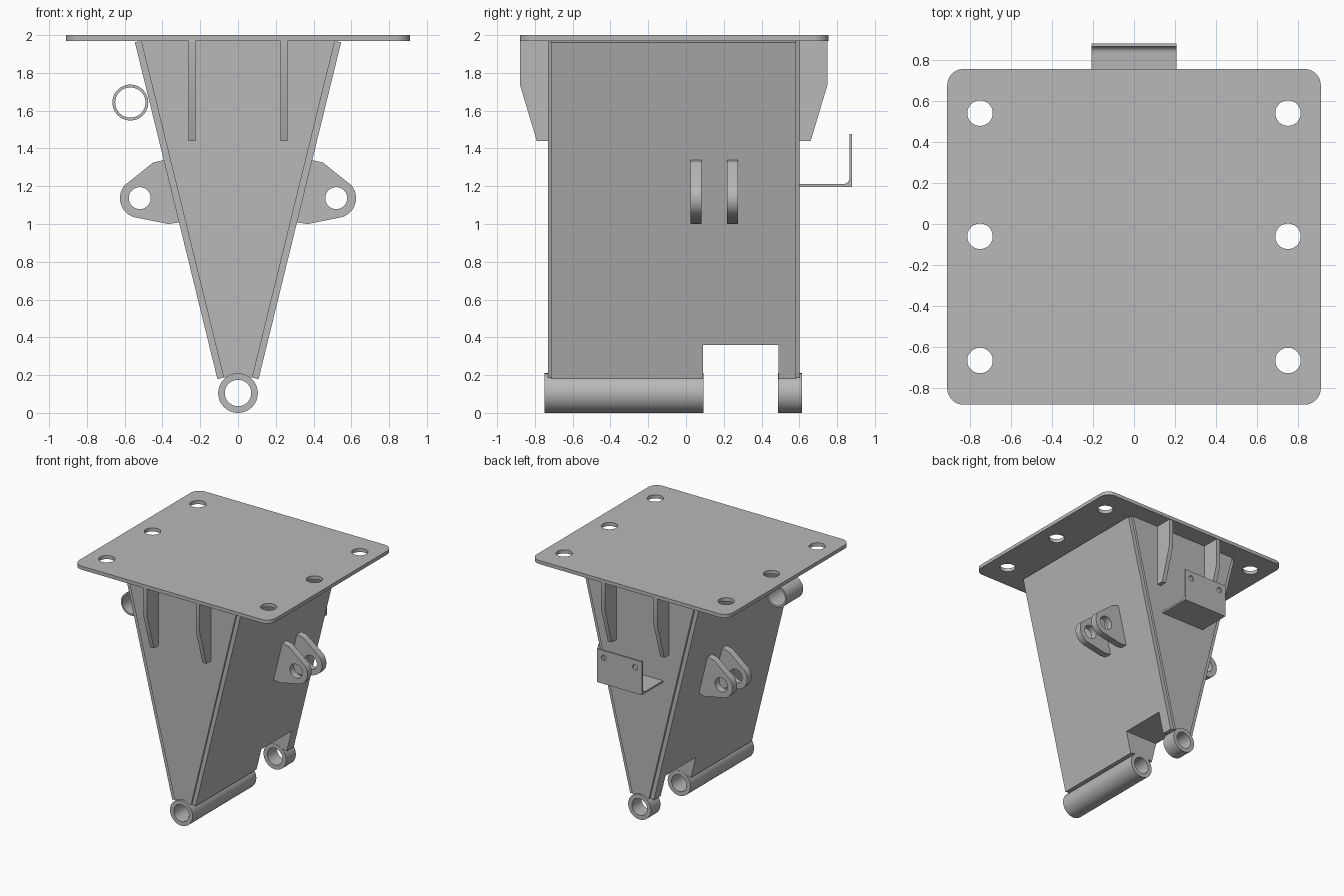
import bpy, bmesh
from math import sin, cos, radians
from mathutils import Vector

if "Cube" in bpy.data.objects:
    bpy.data.objects.remove(bpy.data.objects["Cube"], do_unlink=True)

steel = bpy.data.materials.new("plain_grey_steel")
steel.use_nodes = True
grey = (0.48, 0.48, 0.48, 1)
steel.diffuse_color = grey
steel.node_tree.nodes["Principled BSDF"].inputs["Base Color"].default_value = grey

# Maps (profile a, profile b, depth) to model space
PLANES = {
    "xz": lambda a, b, d: Vector((a, d, b)),
    "yz": lambda a, b, d: Vector((d, a, b)),
    "xy": lambda a, b, d: Vector((a, b, d)),
}


def arc(cx, cy, r, start, end, n):
    angles = [radians(start + (end - start) * i / n) for i in range(n + 1)]
    return [(cx + r * cos(t), cy + r * sin(t)) for t in angles]


def circle(cx, cy, r, n=48):
    return arc(cx, cy, r, 0, 360, n)[:-1]


def extrude(name, plane, loops, d0, d1):
    """Fill an outline with any hole loops and extrude it from d0 to d1."""
    curve = bpy.data.curves.new(name, "CURVE")
    curve.dimensions = "2D"
    curve.fill_mode = "BOTH"
    curve.extrude = (d1 - d0) / 2
    for loop in loops:
        spline = curve.splines.new("POLY")
        spline.points.add(len(loop) - 1)
        for p, (a, b) in zip(spline.points, loop):
            p.co = (a, b, 0, 1)
        spline.use_cyclic_u = True
    temp = bpy.data.objects.new(name + "_outline", curve)
    bpy.context.collection.objects.link(temp)
    dg = bpy.context.evaluated_depsgraph_get()
    mesh = bpy.data.meshes.new_from_object(temp.evaluated_get(dg))
    bpy.data.objects.remove(temp, do_unlink=True)
    bpy.data.curves.remove(curve)

    bm = bmesh.new()
    bm.from_mesh(mesh)
    for v in bm.verts:
        v.co = PLANES[plane](v.co.x, v.co.y, v.co.z + (d0 + d1) / 2)
    bmesh.ops.remove_doubles(bm, verts=bm.verts, dist=1e-5)
    bmesh.ops.recalc_face_normals(bm, faces=bm.faces)
    bm.to_mesh(mesh)
    bm.free()
    mesh.name = name
    mesh.materials.clear()
    mesh.materials.append(steel)
    obj = bpy.data.objects.new(name, mesh)
    bpy.context.collection.objects.link(obj)
    parts.append(obj)
    return obj


def cut(obj, plane, loop, d0, d1):
    """Remove an extruded loop from a part."""
    cutter = extrude("cutter", plane, [loop], d0, d1)
    parts.remove(cutter)
    cutter.hide_render = True
    mod = obj.modifiers.new("cut", "BOOLEAN")
    mod.operation = "DIFFERENCE"
    mod.solver = "EXACT"
    mod.object = cutter
    dg = bpy.context.evaluated_depsgraph_get()
    mesh = bpy.data.meshes.new_from_object(obj.evaluated_get(dg))
    obj.modifiers.clear()
    obj.data = mesh
    bpy.data.objects.remove(cutter, do_unlink=True)


parts = []

# Mounting plate with rounded corners and six bolt holes
R = 0.08
X, Y0, Y1 = 0.91, -0.88, 0.755
outline = []
for i, (cx, cy) in enumerate([(X - R, Y1 - R), (R - X, Y1 - R), (R - X, Y0 + R), (X - R, Y0 + R)]):
    outline += arc(cx, cy, R, 90 * i, 90 * i + 90, 10)
bolts = [circle(x, y, 0.062) for x in (-0.75, 0.75) for y in (-0.665, -0.06, 0.54)]
extrude("mounting_plate", "xy", [outline] + bolts, 1.97, 2.0)

# Tapered box with a notch through its lower edge
notch = [(0.09, -0.1), (0.49, -0.1), (0.49, 0.36), (0.09, 0.36)]
core = extrude("tapered_body", "xz",
               [[(-0.513, 1.97), (-0.076, 0.187), (0.076, 0.187), (0.513, 1.97)]], -0.73, 0.6)
cut(core, "yz", notch, -1, 1)

for side, s in (("left", 1), ("right", -1)):
    # Sloping side plate
    section = [(0.513, 1.97), (0.546, 1.962), (0.109, 0.179), (0.076, 0.187)]
    plate = extrude(side + "_side_plate", "xz", [[(s * a, b) for a, b in section]], -0.716, 0.582)
    cut(plate, "yz", notch, -1, 1)

    # Pair of pin lugs
    lug = [(0.30, 1.01), (0.37, 1.0)] + arc(0.52, 1.137, 0.105, -78, 40, 20)
    lug += [(0.45, 1.325), (0.395, 1.338), (0.37, 1.3)]
    loops = [[(s * a, b) for a, b in loop] for loop in (lug, circle(0.52, 1.137, 0.058))]
    for end, y in (("front", 0.025), ("back", 0.218)):
        extrude(f"{side}_{end}_lug", "xz", loops, y, y + 0.058)

    # Gussets under the mounting plate
    x = s * 0.243
    for end, wall, d in (("front", -0.72, -1), ("back", 0.59, 1)):
        web = [(0, 1.97), (0.16, 1.97), (0.16, 1.74), (0.07, 1.44), (0, 1.44)]
        extrude(f"{side}_{end}_gusset", "yz", [[(wall + d * a, b) for a, b in web]],
                x - 0.018, x + 0.018)

# Pivot tubes along the lower edge, the long one with grease holes
bore = [circle(0, 0.105, 0.105, 64), circle(0, 0.105, 0.07, 64)]
tube = extrude("long_pivot_tube", "xz", bore, -0.75, 0.092)
for y in (-0.64, -0.02):
    cut(tube, "xy", circle(0, y, 0.01, 16), -0.05, 0.08)
extrude("short_pivot_tube", "xz", bore, 0.488, 0.615)

# Thin hose ring beside the right side plate
extrude("side_ring", "xz", [circle(-0.57, 1.643, 0.095), circle(-0.57, 1.643, 0.08)], -0.6, -0.38)

# Bent bracket on the back
bend = [(0.59, 1.197), (0.88, 1.197), (0.88, 1.476), (0.865, 1.476)]
bend += arc(0.835, 1.242, 0.03, 0, -90, 8) + [(0.59, 1.212)]
bracket = extrude("back_bracket", "yz", [bend], -0.207, 0.207)
for x in (-0.145, 0.145):
    cut(bracket, "xz", circle(x, 1.415, 0.023, 24), 0.84, 0.9)

# Smooth round surfaces, keep edges sharp
bpy.ops.object.select_all(action="DESELECT")
for obj in parts:
    obj.select_set(True)
bpy.context.view_layer.objects.active = parts[0]
bpy.ops.object.shade_smooth_by_angle(angle=radians(25))
